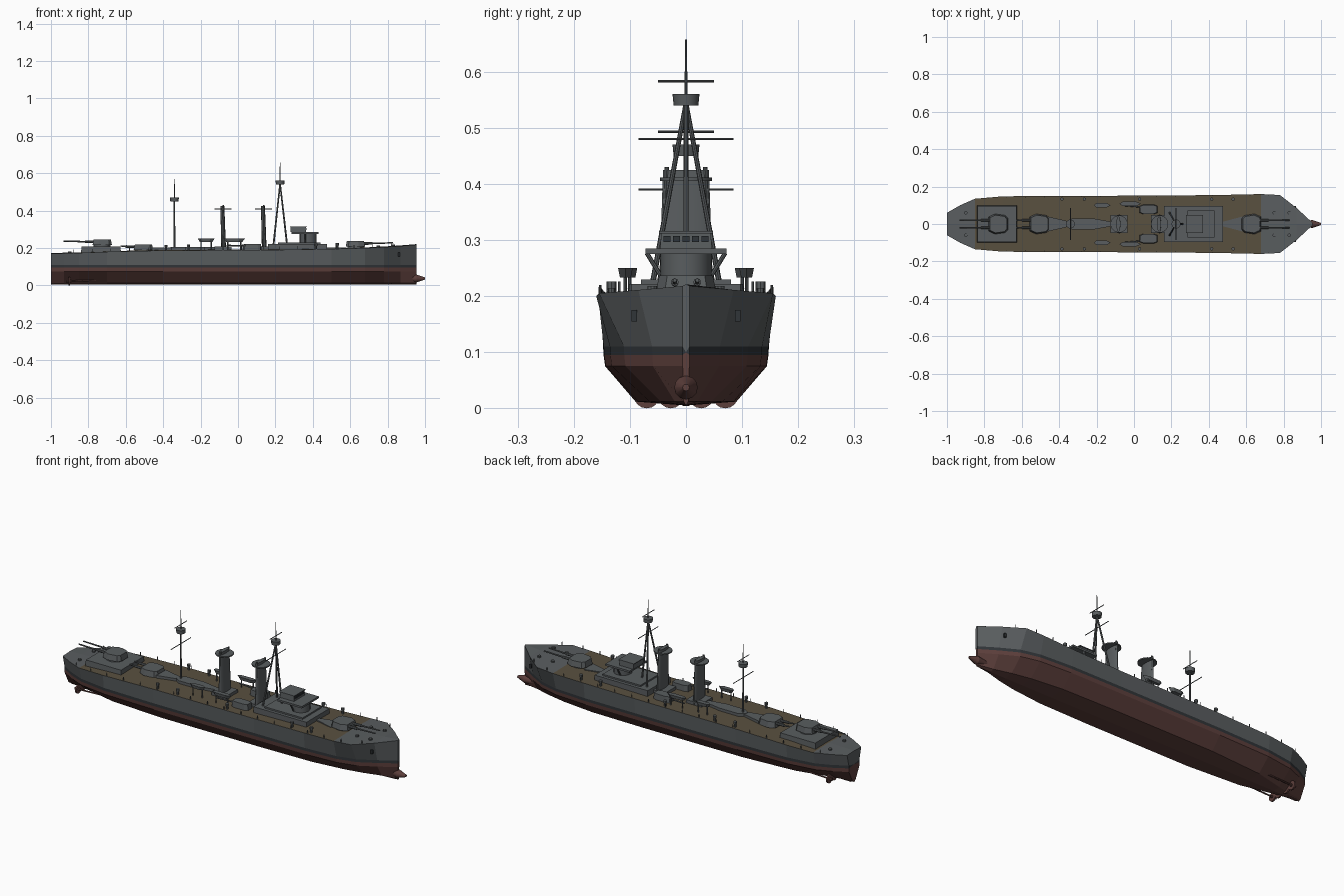
import bpy, bmesh, math
from mathutils import Vector

if "Cube" in bpy.data.objects:
    bpy.data.objects.remove(bpy.data.objects["Cube"])

def mat(name, c):
    m = bpy.data.materials.new(name)
    m.diffuse_color = (*c, 1)
    m.use_nodes = True
    m.node_tree.nodes["Principled BSDF"].inputs["Base Color"].default_value = m.diffuse_color
    return m

GREY = mat("dark_grey", (0.10, 0.11, 0.115))
RED = mat("hull_red", (0.11, 0.05, 0.045))
BLACK = mat("boot_stripe", (0.03, 0.035, 0.04))
WOOD = mat("deck_wood", (0.10, 0.08, 0.05))

def finish(bm, name, mats, smooth=False):
    bmesh.ops.recalc_face_normals(bm, faces=bm.faces)
    me = bpy.data.meshes.new(name)
    bm.to_mesh(me)
    bm.free()
    ob = bpy.data.objects.new(name, me)
    bpy.context.collection.objects.link(ob)
    for m in mats:
        me.materials.append(m)
    if smooth:
        bpy.context.view_layer.objects.active = ob
        ob.select_set(True)
        bpy.ops.object.shade_smooth_by_angle(angle=math.radians(35))
        ob.select_set(False)
    return ob

def prism(name, pts, z0, z1, m=GREY, top=1.0):
    """Extrude a plan outline from z0 to z1, scaling the top about its centre."""
    bm = bmesh.new()
    cx = sum(p[0] for p in pts) / len(pts)
    cy = sum(p[1] for p in pts) / len(pts)
    lo = [bm.verts.new((x, y, z0)) for x, y in pts]
    hi = [bm.verts.new((cx + (x - cx) * top, cy + (y - cy) * top, z1)) for x, y in pts]
    bm.faces.new(lo)
    bm.faces.new(hi)
    n = len(pts)
    for i in range(n):
        j = (i + 1) % n
        bm.faces.new((lo[i], lo[j], hi[j], hi[i]))
    return finish(bm, name, [m])

def box(name, x0, x1, y0, y1, z0, z1, m=GREY, top=1.0):
    return prism(name, [(x0, y0), (x1, y0), (x1, y1), (x0, y1)], z0, z1, m, top)

def rod(name, a, b, r1, r2=None, m=GREY, n=8):
    a, b = Vector(a), Vector(b)
    bm = bmesh.new()
    bmesh.ops.create_cone(bm, cap_ends=True, segments=n, radius1=r1,
                          radius2=r1 if r2 is None else r2, depth=(b - a).length)
    q = Vector((0, 0, 1)).rotation_difference(b - a)
    for v in bm.verts:
        v.co = q @ v.co + (a + b) / 2
    return finish(bm, name, [m], True)

# hull stations: x, deck half width, deck height, waterline half width, bottom half width
ST = [(-1.0, .06, .17, .045, .012), (-.93, .10, .172, .085, .02), (-.85, .135, .174, .118, .035),
      (-.70, .148, .18, .14, .07), (-.40, .15, .187, .147, .09), (.2, .152, .19, .147, .09),
      (.5, .156, .195, .146, .085), (.68, .16, .2, .135, .065), (.78, .155, .205, .11, .045),
      (.87, .085, .211, .06, .02), (.955, .006, .218, .006, .004)]

def at(x, k):
    for a, b in zip(ST, ST[1:]):
        if a[0] <= x <= b[0]:
            return a[k] + (b[k] - a[k]) * (x - a[0]) / (b[0] - a[0])

bm = bmesh.new()
rings = []
for x, d, dz, w, b in ST:
    half = [(b, .012), (w * .98, .075), (w, .095), (w * 1.005, .11), (d, dz)]
    prof = [(0, .005)] + half + [(0, dz + .003)] + [(-y, z) for y, z in half[::-1]]
    rings.append([bm.verts.new((x, y, z)) for y, z in prof])
band = [1, 1, 1, 2, 0, 3, 3, 0, 2, 1, 1, 1]
for r, (a, b) in enumerate(zip(rings, rings[1:])):
    for i in range(12):
        j = (i + 1) % 12
        f = bm.faces.new((a[i], a[j], b[j], b[i]))
        k = band[i]
        f.material_index = 0 if k == 3 and not 2 <= r <= 6 else k
for end in (rings[0], rings[-1]):
    c = bm.verts.new((end[0].co.x, 0, .1))
    for i in range(12):
        f = bm.faces.new((end[i], end[(i + 1) % 12], c))
        f.material_index = (band[i] if band[i] != 3 else 0)
finish(bm, "hull", [GREY, RED, BLACK, WOOD])

# ram bow, rudder and propellers
rod("ram_root", (.87, 0, .037), (.955, 0, .037), .012, .021, RED, 12)
rod("ram_tip", (.955, 0, .037), (1.0, 0, .037), .021, .006, RED, 12)
box("rudder", -.985, -.93, -.006, .006, .004, .06, RED)
for y in (-.07, -.027, .027, .07):
    rod("propeller", (-.905, y, .023), (-.897, y, .023), .023, m=RED, n=16)
    rod("propeller_hub", (-.92, y, .023), (-.89, y, .023), .007, m=RED)
    rod("propeller_shaft", (-.89, y, .023), (-.70, y, .03), .004, m=RED)

# main turrets: centre x, base z, direction of fire
def turret(name, cx, z, s, z_deck, reach):
    pts = [(-.054, -.03), (-.04, -.046), (.015, -.054), (.05, -.038),
           (.05, .038), (.015, .054), (-.04, .046), (-.054, .03)]
    prism(name + "_turret", [(cx + s * x, y) for x, y in pts], z, z + .03, top=.88)
    rod(name + "_barbette", (cx, 0, z_deck - .01), (cx, 0, z + .002), .045, n=16)
    for y in (-.02, .02):
        rod(name + "_gun_sleeve", (cx + s * .04, y, z + .017), (cx + s * .09, y, z + .018), .007)
        rod(name + "_gun", (cx + s * .09, y, z + .018), (cx + s * reach, y, z + .021), .0045, .0035)

box("aft_house", -.84, -.625, -.1, .1, .165, .207, top=.97)
turret("aft_upper", -.728, .216, -1, .20, .205)
turret("aft_lower", -.508, .19, -1, .18, .12)
turret("forward", .63, .207, 1, .195, .20)
for nm, xs in (("forward_breakwater", (.475, .58)), ("aft_breakwater", (-.34, -.46))):
    prism(nm, [(xs[0], -.012), (xs[1], -.04), (xs[1], .04), (xs[0], .012)], .18, .203)

# low midship deckhouse
prism("midship_house", [(-.36, -.012), (-.33, -.03), (-.22, -.03), (-.11, -.01),
                        (-.11, .01), (-.22, .03), (-.33, .03), (-.36, .012)], .18, .205)

# forward superstructure and bridge
box("forward_house", .16, .475, -.097, .097, .185, .222)
box("forward_house_roof", .215, .44, -.08, .08, .222, .23)
rod("conning_tower", (.375, 0, .225), (.375, 0, .277), .045, n=20)
box("bridge_wings", .285, .43, -.072, .072, .275, .285)
box("bridge_house", .28, .365, -.046, .046, .285, .312, top=.96)
box("bridge_roof", .277, .368, -.048, .048, .312, .316)
for i in range(5):
    y = (i - 2) * .017
    box("bridge_window", .364, .367, y - .006, y + .006, .296, .307, BLACK)

# flattened funnels with flat round caps
for cx, z0 in ((-.08, .18), (.137, .18)):
    bm = bmesh.new()
    bmesh.ops.create_cone(bm, cap_ends=True, segments=20, radius1=.049, radius2=.041, depth=.425 - z0)
    for v in bm.verts:
        v.co = Vector((v.co.x * .26 + cx - v.co.z * .03, v.co.y, v.co.z + (z0 + .425) / 2))
    finish(bm, "funnel", [GREY], True)
    rod("funnel_cap", (cx, 0, .405), (cx, 0, .411), .046, n=20)
    box("funnel_base", cx - .045, cx + .045, -.048, .048, .18, .208)
    for s in (-1, 1):
        rod("steam_pipe", (cx, s * .046, .19), (cx, s * .034, .43), .004)

# masts with lookout tops and yards
def mast(name, x, z, top):
    rod(name + "_lookout", (x, 0, z), (x, 0, z + .02), .022, .024, n=16)
    rod(name + "_topmast", (x, 0, z), (x, 0, top), .003, .0015)
    for h, w in ((z + .043, .05), (z - .06, .085)):
        rod(name + "_yard", (x, -w, h), (x, w, h), .002)

mast("foremast", .225, .54, .657)
mast("mainmast", -.34, .45, .57)
rod("mainmast_pole", (-.34, 0, .18), (-.34, 0, .46), .005, .004)
for foot in ((.262, 0, .22), (.19, .06, .22), (.19, -.06, .22)):
    rod("foremast_leg", foot, (.225, 0, .545), .005, .004)

for s in (-1, 1):
    # bridge wing braces, side guns
    rod("wing_brace", (.36, s * .04, .228), (.36, s * .07, .277), .004)
    cx, cy = .078, s * .078
    prism("side_turret", [(cx + x, cy + y) for x, y in ((-.05, -.018), (-.03, -.026), (.03, -.026),
          (.05, -.018), (.05, .018), (.03, .026), (-.03, .026), (-.05, .018))], .18, .222, top=.9)
    rod("side_gun", (cx - .03, s * .09, .212), (-.06, s * .1, .214), .004)
    # ship's boats on davits
    for bx, h, by in ((-.17, .045, .1), (-.02, .058, .108)):
        hull_pts = [(-h, 0), (-h * .7, -.011), (h * .5, -.013), (h, 0), (h * .5, .013), (-h * .7, .011)]
        prism("boat", [(bx + x, s * by + y) for x, y in hull_pts], .25, .233, top=.75)
        for dx in (-.6, .6):
            rod("davit", (bx + dx * h, s * by, .18), (bx + dx * h, s * by, .24), .003)
    # deck ventilators, bollards and anchors
    for vx in (-.385, -.265, .03, .415, .53):
        z = at(vx, 2)
        rod("ventilator", (vx, s * .133, z - .005), (vx, s * .133, z + .022), .006)
        rod("ventilator_cowl", (vx, s * .133, z + .018), (vx, s * .133, z + .03), .009)
    for vx in (-.9, .75, .83):
        z = at(vx, 2)
        rod("bollard", (vx, s * .06, z - .003), (vx, s * .06, z + .01), .009, n=10)
    box("anchor", .855, .866, s * .092 - .005, s * .092 + .005, .155, .175, BLACK)
    # railing stanchions along the deck edge
    for i in range(18):
        x = -.88 + i * .1
        y, z = s * (at(x, 1) - .005), at(x, 2)
        rod("stanchion", (x, y, z - .005), (x, y, z + .018), .002, n=6)
